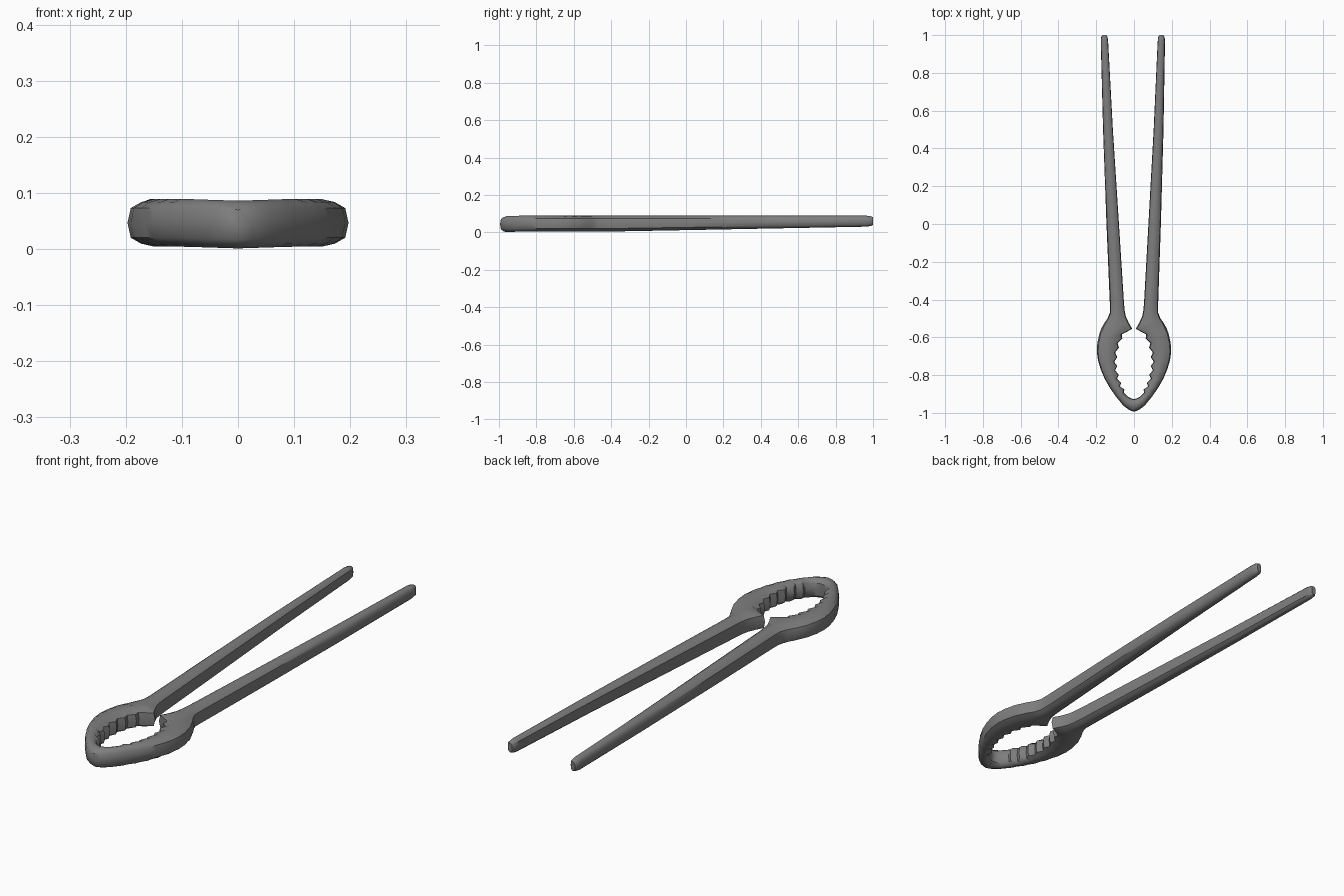
import bpy, bmesh
from mathutils import Vector

if "Cube" in bpy.data.objects:
    bpy.data.objects.remove(bpy.data.objects["Cube"], do_unlink=True)

steel = bpy.data.materials.new("grey steel")
steel.use_nodes = True
COLOR = (0.21, 0.21, 0.21, 1)
steel.diffuse_color = COLOR
steel.node_tree.nodes["Principled BSDF"].inputs["Base Color"].default_value = COLOR

# Half outline: outer x, y, inner x, y, height scale
HANDLE = [
    (.161, 1, .141, 1, .7), (.168, .99, .134, .99, .88), (.17, .965, .131, .965, 1),
    (.160, .5, .108, .5, 1), (.144, 0, .078, 0, 1), (.128, -.42, .053, -.42, 1),
]
SHOULDER = [
    (.128, -.47, .049, -.46, 1), (.140, -.5, .043, -.49, 1),
    (.158, -.525, .027, -.525, 1), (.174, -.555, .009, -.555, 1),
]
JAW = [
    (.183, -.58, .065, -.585, 1), (.194, -.63, .087, -.63, 1), (.197, -.675, .1, -.68, 1),
    (.191, -.72, .105, -.73, 1), (.176, -.77, .1, -.775, 1), (.155, -.82, .09, -.82, 1),
    (.128, -.867, .074, -.86, 1), (.097, -.912, .054, -.892, 1),
]
TOE = [(.056, -.962, .032, -.915, 1), (.025, -.985, .013, -.924, 1)]
# Cross-section: position across the bar (1 = outside) and height
SECTION = [(1, 0), (.88, .62), (.5, .87), (0, 1), (-.5, .92), (-.92, .65),
           (-1, 0), (-.92, -.65), (-.5, -.92), (0, -1), (.5, -.87), (.88, -.62)]


def toothed(keys):
    """Double the jaw stations and pull alternate ones inward as teeth."""
    rows = []
    for a, b in zip(keys, keys[1:]):
        rows.append(a)
        mid = [(p + q) / 2 for p, q in zip(a, b)]
        mid[2] -= .014
        rows.append(tuple(mid))
    return rows + [keys[-1]]


half = HANDLE + SHOULDER + toothed(JAW) + TOE
stations = [(1, s) for s in half]
stations.append((1, (0, -.994, 0, -.927, 1)))
stations += [(-1, s) for s in reversed(half)]


def ring(bm, side, station):
    ox, oy, ix, iy, scale = station
    verts = []
    for u, v in SECTION:
        t = (u + 1) / 2
        x = side * (ix + (ox - ix) * t)
        y = iy + (oy - iy) * t
        rise = max(0, (y + .4) / 1.4)
        low = .004 + .027 * rise
        high = .089
        dip = .003 * max(0, 1 - ox / .12)
        z = (low + high) / 2 + v * scale * (high - low) / 2 - dip
        lean = -.006 * rise
        verts.append(bm.verts.new(Vector((x + lean, y, z))))
    return verts


# One continuous bar from handle tip, around the jaws, to the other tip
bm = bmesh.new()
rings = [ring(bm, side, s) for side, s in stations]
n = len(SECTION)
for a, b in zip(rings, rings[1:]):
    for i in range(n):
        j = (i + 1) % n
        bm.faces.new((a[i], a[j], b[j], b[i]))
bm.faces.new(rings[0])
bm.faces.new(rings[-1])
bmesh.ops.recalc_face_normals(bm, faces=bm.faces)
mesh = bpy.data.meshes.new("nutcracker")
bm.to_mesh(mesh)
bm.free()
mesh.materials.append(steel)
tool = bpy.data.objects.new("nutcracker_jaws_and_handles", mesh)
bpy.context.collection.objects.link(tool)

bpy.ops.object.select_all(action='DESELECT')
tool.select_set(True)
bpy.context.view_layer.objects.active = tool
bpy.ops.object.shade_smooth_by_angle(angle=.7)
